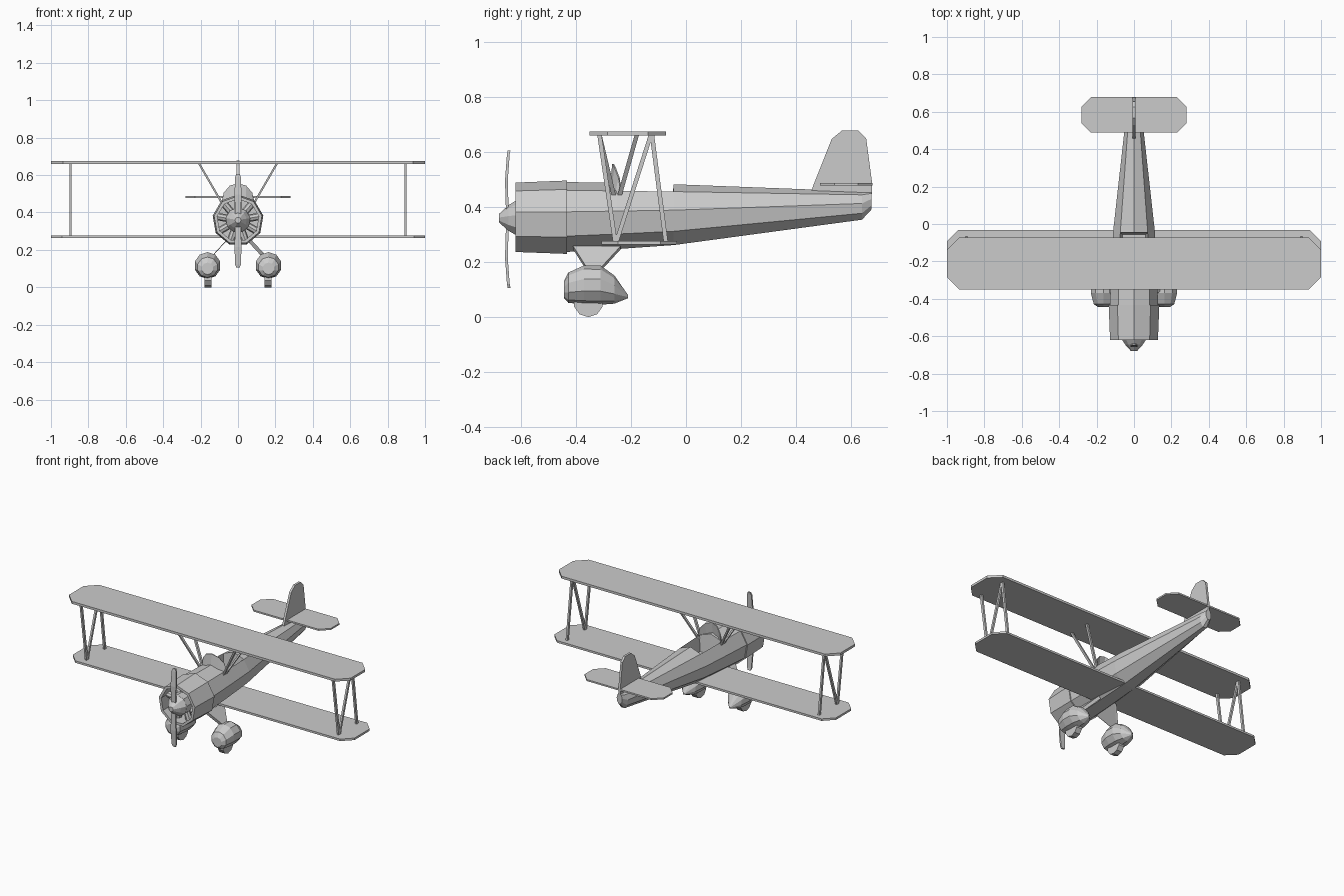
import bpy, bmesh
from math import sin, cos, pi, radians
from mathutils import Vector

if "Cube" in bpy.data.objects:
    bpy.data.objects.remove(bpy.data.objects["Cube"])


def finish(name, bm):
    bmesh.ops.recalc_face_normals(bm, faces=bm.faces)
    me = bpy.data.meshes.new(name)
    bm.to_mesh(me)
    bm.free()
    ob = bpy.data.objects.new(name, me)
    bpy.context.collection.objects.link(ob)
    return ob


def ring(y, cz, rx, rz, n=9, cx=0):
    # polygon in the xz plane with one corner on top
    return [Vector((cx + rx * sin(2 * pi * i / n), y, cz + rz * cos(2 * pi * i / n))) for i in range(n)]


def loft(bm, rings, cap=True, closed=False, skip=()):
    vs = [[bm.verts.new(p) for p in r] for r in rings]
    n, m = len(vs[0]), len(vs)
    for j in range(m if closed else m - 1):
        for i in range(n):
            if (j, i) not in skip:
                a, b = vs[j], vs[(j + 1) % m]
                bm.faces.new((a[i], a[(i + 1) % n], b[(i + 1) % n], b[i]))
    if cap and not closed:
        bm.faces.new(vs[0])
        bm.faces.new(vs[-1])
    return vs


def loft_object(name, rings, **kw):
    bm = bmesh.new()
    loft(bm, rings, **kw)
    return finish(name, bm)


def plate(name, outline, offset):
    # flat outline given thickness along the offset vector
    o = Vector(offset) / 2
    pts = [Vector(p) for p in outline]
    return loft_object(name, [[p - o for p in pts], [p + o for p in pts]])


def chamfered(name, half, y0, y1, z, c, t):
    pts = [(half, y0 + c), (half, y1 - c), (half - c, y1), (c - half, y1),
           (-half, y1 - c), (-half, y0 + c), (c - half, y0), (half - c, y0)]
    return plate(name, [(x, y, z) for x, y in pts], (0, 0, t))


def strut(name, a, b, wx=0.012, wy=0.016):
    def square(p):
        return [Vector(p) + Vector((sx * wx / 2, sy * wy / 2, 0))
                for sx, sy in ((1, 1), (-1, 1), (-1, -1), (1, -1))]
    return loft_object(name, [square(a), square(b)])


# fuselage with an open cockpit tub
bm = bmesh.new()
vs = loft(bm, [ring(-0.435, 0.36, 0.131, 0.131), ring(-0.25, 0.364, 0.124, 0.124),
               ring(-0.045, 0.369, 0.114, 0.114), ring(0.64, 0.404, 0.036, 0.053),
               ring(0.675, 0.424, 0.02, 0.034)], skip={(1, 0), (1, 8)})
rim = [vs[1][8], vs[1][0], vs[1][1], vs[2][1], vs[2][0], vs[2][8]]
floor = [bm.verts.new((v.co.x * 0.85, -0.15 + (v.co.y + 0.15) * 0.9, 0.36)) for v in rim]
for i in range(6):
    k = (i + 1) % 6
    bm.faces.new((rim[i], rim[k], floor[k], floor[i]))
bm.faces.new(floor)
finish("fuselage", bm)

# windscreen
bm = bmesh.new()
cols = []
for k in range(7):
    a = pi * k / 6
    x = 0.088 * cos(a)
    y = -0.28 + 0.03 * cos(a) ** 2
    cols.append((bm.verts.new((x, y, 0.45)), bm.verts.new((x, y + 0.012, 0.455 + 0.102 * sin(a)))))
for p, q in zip(cols, cols[1:]):
    bm.faces.new((p[0], q[0], q[1], p[1]))
screen = finish("windscreen", bm)
mod = screen.modifiers.new("thickness", "SOLIDIFY")
mod.thickness = 0.006

# hollow engine cowl
loft_object("engine_cowl", [ring(-0.62, 0.359, 0.13, 0.13), ring(-0.432, 0.359, 0.1375, 0.1375),
                            ring(-0.432, 0.359, 0.115, 0.115), ring(-0.62, 0.359, 0.113, 0.113)], closed=True)

# radial engine
loft_object("crankcase", [ring(-0.43, 0.359, 0.068, 0.068), ring(-0.615, 0.359, 0.068, 0.068)])
for i in range(9):
    bm = bmesh.new()
    d = Vector((sin(2 * pi * i / 9), 0, cos(2 * pi * i / 9)))
    mat = d.to_track_quat('Z', 'Y').to_matrix().to_4x4()
    mat.translation = Vector((0, -0.55, 0.359)) + d * 0.085
    bmesh.ops.create_cone(bm, cap_ends=True, segments=8, radius1=0.02, radius2=0.02, depth=0.06, matrix=mat)
    finish("engine_cylinder", bm)

# spinner and propeller
loft_object("spinner", [ring(-0.615, 0.359, 0.067, 0.067), ring(-0.645, 0.359, 0.048, 0.048),
                        ring(-0.68, 0.359, 0.016, 0.016)])
blade = [(0.25, 0.009, -0.643), (0.235, 0.015, -0.646), (0.14, 0.019, -0.653), (0.04, 0.015, -0.65)]
blade += [(-z, w, y) for z, w, y in reversed(blade)]
loft_object("propeller", [[(sx * w, y + sy * 0.005, 0.356 + z)
                           for sx, sy in ((1, 1), (-1, 1), (-1, -1), (1, -1))] for z, w, y in blade])

# wings and tail
chamfered("upper_wing", 1.0, -0.35, -0.073, 0.668, 0.065, 0.015)
chamfered("lower_wing", 1.0, -0.307, -0.033, 0.27, 0.06, 0.013)
chamfered("tailplane", 0.282, 0.488, 0.678, 0.483, 0.052, 0.01)
fin = [(0.45, 0.44), (0.465, 0.485), (0.53, 0.648), (0.568, 0.679), (0.625, 0.679),
       (0.655, 0.65), (0.677, 0.485), (0.675, 0.44)]
plate("tail_fin", [(0, y, z) for y, z in fin], (0.014, 0, 0))

# paired parts
for s, side in ((1, "right"), (-1, "left")):
    x = 0.895 * s
    strut(side + "_front_wing_strut", (x, -0.315, 0.665), (x, -0.257, 0.27))
    strut(side + "_diagonal_wing_strut", (x, -0.127, 0.665), (x, -0.254, 0.27))
    strut(side + "_rear_wing_strut", (x, -0.124, 0.665), (x, -0.073, 0.27))
    strut(side + "_front_cabane_strut", (0.21 * s, -0.315, 0.665), (0.08 * s, -0.262, 0.44))
    strut(side + "_rear_cabane_strut", (0.21 * s, -0.178, 0.665), (0.08 * s, -0.242, 0.44))
    # landing gear
    plate(side + "_gear_leg", [(0.06 * s, -0.41, 0.252), (0.06 * s, -0.238, 0.252),
                               (0.14 * s, -0.318, 0.165), (0.14 * s, -0.355, 0.165)], (0.016, 0, 0.012 * s * s))
    pant = [(-0.443, 0.1, 0.032), (-0.428, 0.107, 0.055), (-0.37, 0.117, 0.071),
            (-0.31, 0.116, 0.071), (-0.26, 0.1, 0.051), (-0.21, 0.074, 0.005)]
    loft_object(side + "_wheel_fairing", [ring(y, z, r, r, 10, 0.163 * s) for y, z, r in pant])
    wheel = [(-0.355 + 0.054 * sin(2 * pi * i / 10), 0.054 + 0.054 * cos(2 * pi * i / 10)) for i in range(10)]
    plate(side + "_wheel", [(0.16 * s, y, z) for y, z in wheel], (0.038, 0, 0))
